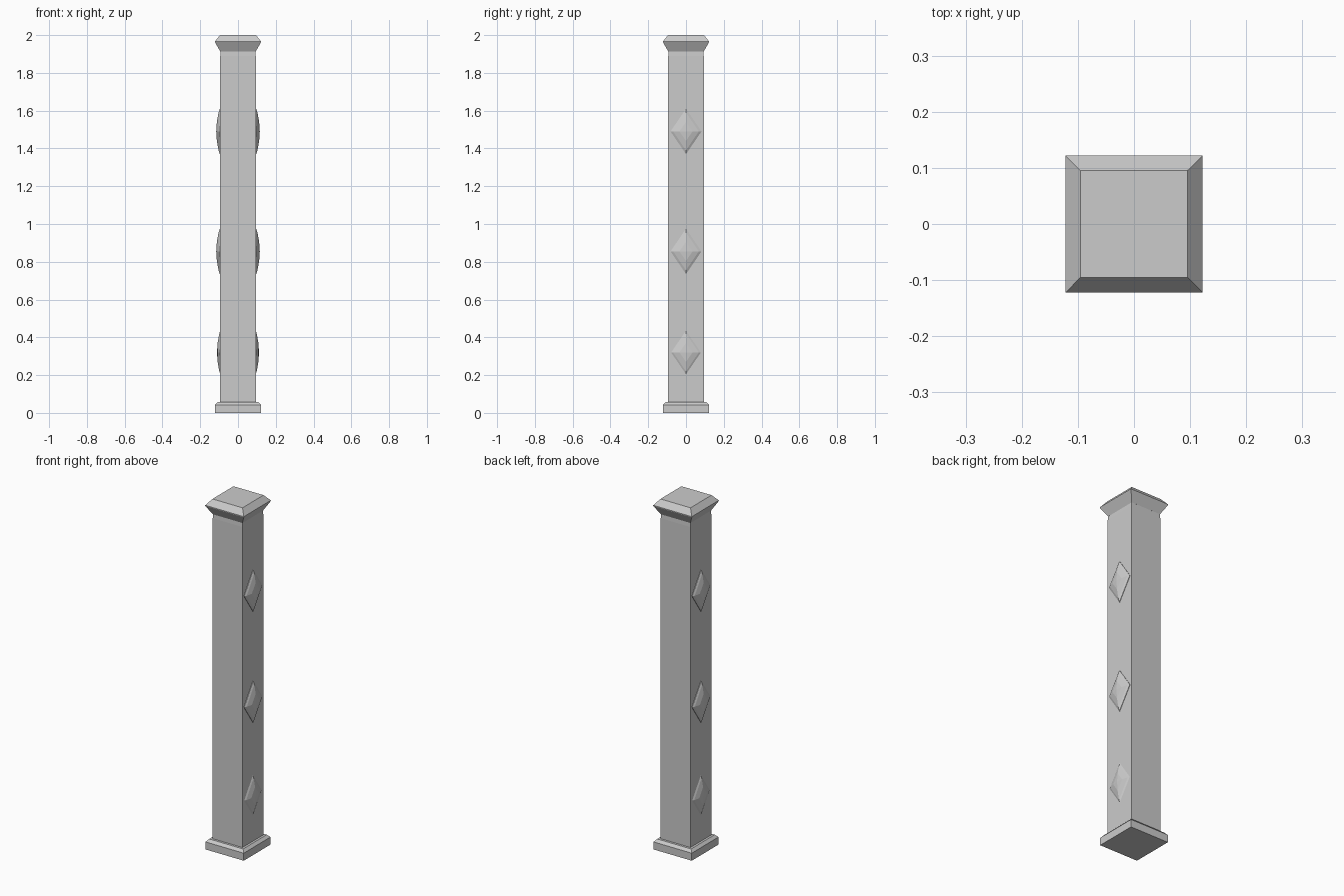
import bpy, bmesh
from mathutils import Vector

if "Cube" in bpy.data.objects:
    bpy.data.objects.remove(bpy.data.objects["Cube"])


def loft(name, rings):
    """Skin a stack of four-sided rings and close both ends."""
    bm = bmesh.new()
    loops = [[bm.verts.new(p) for p in ring] for ring in rings]
    for a, b in zip(loops, loops[1:]):
        for i in range(4):
            j = (i + 1) % 4
            bm.faces.new((a[i], a[j], b[j], b[i]))
    bm.faces.new(loops[0][::-1])
    # Shallow pyramid on the final ring when it is a gem, flat otherwise
    bm.faces.new(loops[-1])
    bmesh.ops.recalc_face_normals(bm, faces=bm.faces)
    if name.startswith("diamond"):
        bm.faces.ensure_lookup_table()
        poked = bmesh.ops.poke(bm, faces=[bm.faces[-1]])
        poked["verts"][0].co.x *= 1.03
    mesh = bpy.data.meshes.new(name)
    bm.to_mesh(mesh)
    bm.free()
    obj = bpy.data.objects.new(name, mesh)
    bpy.context.collection.objects.link(obj)
    return obj


def square(h, z):
    return [Vector((x * h, y * h, z)) for x, y in ((-1, -1), (1, -1), (1, 1), (-1, 1))]


def diamond(x, hw, hh, z):
    return [Vector((x, y * hw, z + v * hh)) for y, v in ((-1, 0), (0, -1), (1, 0), (0, 1))]


# Shaft, stepped base and flared cap
loft("shaft", [square(0.094, 0.03), square(0.094, 1.89), square(0.092, 1.93)])
loft("base", [square(0.121, 0), square(0.121, 0.043), square(0.107, 0.058)])
loft("cap", [square(0.093, 1.912), square(0.122, 1.963), square(0.122, 1.967), square(0.095, 2.0)])

# Raised diamond studs on the two side faces; the lowest pair sits deeper
for z, sink in ((1.49, 0), (0.855, 0), (0.32, 0.004)):
    for side, s in (("right", 1), ("left", -1)):
        rings = [(0.085, 0.082, 0.12), (0.0965, 0.082, 0.12),
                 (0.103, 0.068, 0.1), (0.112, 0.035, 0.05)]
        loft(f"diamond_{side}", [diamond(s * (x - sink), w, h, z) for x, w, h in rings])
